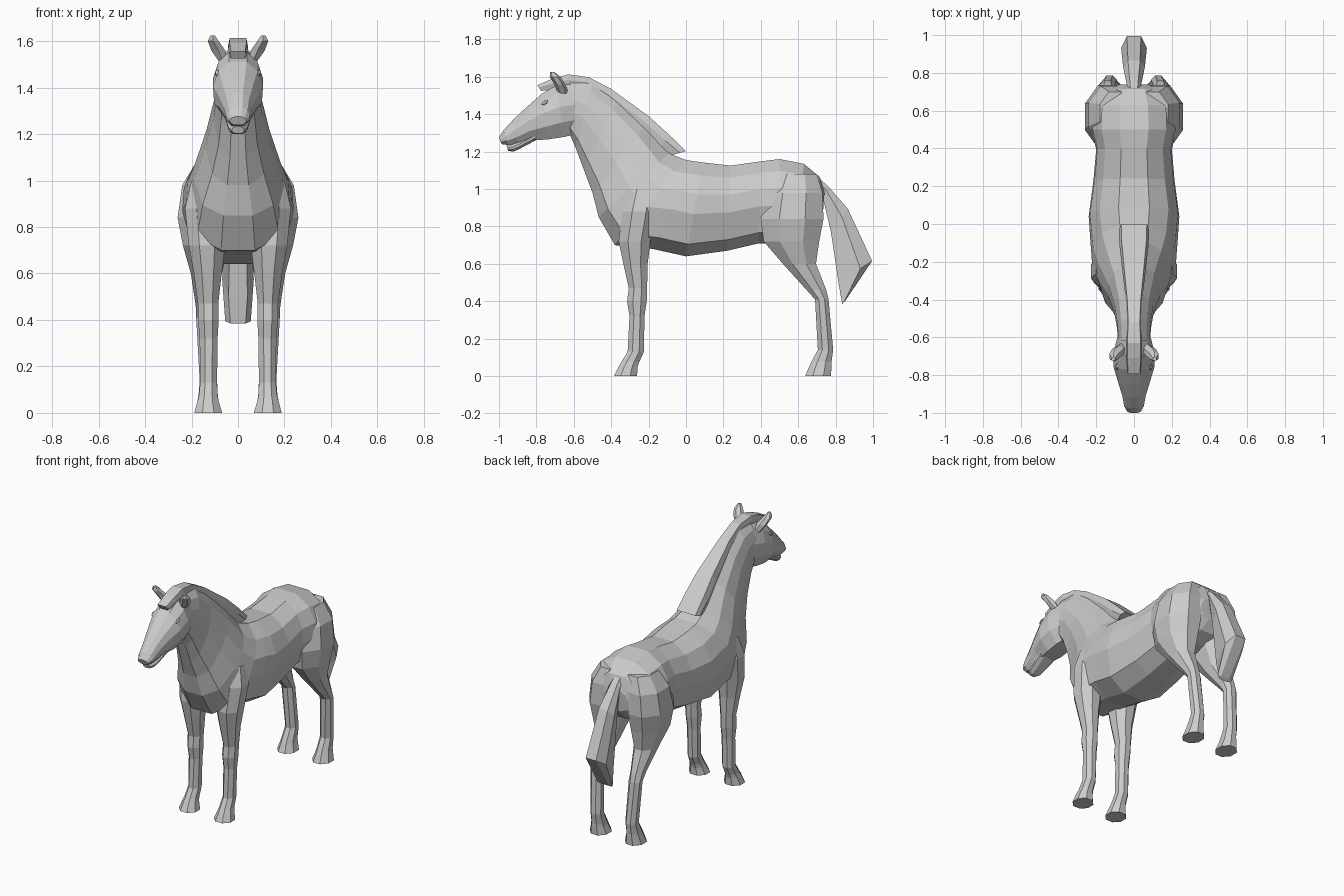
import bpy, bmesh, math
from mathutils import Vector


def skin(name, rings):
    """Bridge equal-sized closed rings of points into a capped flat-shaded mesh."""
    bm = bmesh.new()
    vs = [[bm.verts.new(p) for p in ring] for ring in rings]
    n = len(vs[0])
    for a, b in zip(vs, vs[1:]):
        for i in range(n):
            j = (i + 1) % n
            bm.faces.new((a[i], a[j], b[j], b[i]))
    bm.faces.new(vs[0])
    bm.faces.new(vs[-1])
    bmesh.ops.recalc_face_normals(bm, faces=bm.faces)
    me = bpy.data.meshes.new(name)
    bm.to_mesh(me)
    bm.free()
    ob = bpy.data.objects.new(name, me)
    bpy.context.collection.objects.link(ob)
    return ob


def spine_loft(name, profile, sections):
    """sections: (top_y, top_z, bottom_y, bottom_z, half_width); symmetric in x."""
    outline = profile + [(-u, t) for u, t in reversed(profile)]
    return skin(name, [[(u * w, ty + (by - ty) * t, tz + (bz - tz) * t) for u, t in outline]
                       for ty, tz, by, bz, w in sections])


def limb(name, sections, side, n=8):
    """sections: (z, x_min, x_max, y_min, y_max) of a horizontal n-sided ring."""
    k = 1 / math.cos(math.pi / n)
    angles = [2 * math.pi * (i + 0.5) / n for i in range(n)]
    return skin(name, [[(side * ((x0 + x1) / 2 + (x1 - x0) / 2 * k * math.cos(a)),
                         (y0 + y1) / 2 + (y1 - y0) / 2 * k * math.sin(a), z) for a in angles]
                       for z, x0, x1, y0, y1 in sections])


BODY = [(.34, 0), (.76, .14), (.97, .34), (1, .55), (.8, .87), (.33, 1)]
HEAD = [(.35, 0), (.78, .16), (1, .42), (.95, .72), (.5, 1)]
HAIR = [(.55, 0), (1, .35), (.6, 1)]

# Neck and trunk in one sweep from poll to rump
spine_loft("body", BODY, [
    (-.62, 1.58, -.62, 1.29, .085), (-.50, 1.57, -.59, 1.22, .09),
    (-.37, 1.48, -.545, 1.10, .105), (-.22, 1.34, -.50, .98, .14),
    (-.09, 1.19, -.467, .85, .19), (0, 1.155, -.38, .70, .222),
    (.05, 1.148, -.18, .68, .232), (.09, 1.142, 0, .64, .24),
    (.24, 1.125, .22, .67, .215), (.40, 1.148, .39, .71, .20),
    (.50, 1.16, .50, .71, .225), (.63, 1.135, .60, .74, .22),
    (.715, 1.065, .69, .78, .165), (.74, .98, .73, .84, .09)])

# Head
spine_loft("head", HEAD, [
    (-.58, 1.57, -.60, 1.29, .085), (-.69, 1.555, -.655, 1.278, .108),
    (-.77, 1.51, -.74, 1.265, .108), (-.85, 1.44, -.83, 1.26, .083),
    (-.92, 1.375, -.895, 1.24, .062), (-.975, 1.315, -.95, 1.235, .052),
    (-1.0, 1.275, -.985, 1.24, .036)])
spine_loft("lower_lip", HEAD, [
    (-.80, 1.31, -.80, 1.262, .06), (-.89, 1.26, -.885, 1.217, .046),
    (-.93, 1.245, -.92, 1.2, .04), (-.96, 1.232, -.95, 1.203, .027)])

# Mane along the crest, ending in a forelock
spine_loft("mane", [(.85, 0), (1, .4), (.8, 1)], [
    (-.795, 1.555, -.775, 1.525, .036), (-.71, 1.592, -.70, 1.53, .042),
    (-.63, 1.613, -.63, 1.54, .042), (-.52, 1.598, -.54, 1.53, .036),
    (-.40, 1.535, -.43, 1.46, .042), (-.20, 1.39, -.25, 1.31, .065),
    (-.09, 1.29, -.14, 1.21, .077), (0, 1.203, -.08, 1.18, .08)])

# Tail
spine_loft("tail", HAIR, [
    (.68, 1.085, .69, 1.0, .028), (.755, 1.02, .73, .96, .04),
    (.865, .895, .775, .77, .058), (.995, .615, .815, .50, .068),
    (.85, .40, .835, .385, .055)])

for side, label in ((1, "right"), (-1, "left")):
    # Front leg with knee and hoof
    limb(f"{label}_front_leg", [
        (0, .068, .188, -.385, -.262), (.05, .083, .175, -.36, -.258),
        (.075, .088, .168, -.345, -.25), (.13, .09, .163, -.312, -.225),
        (.32, .088, .165, -.302, -.222), (.40, .083, .172, -.315, -.21),
        (.47, .085, .173, -.306, -.208), (.60, .07, .19, -.335, -.205),
        (.72, .055, .212, -.36, -.19), (.88, .06, .228, -.34, -.16),
        (1.0, .07, .20, -.30, -.17)], side)
    # Hind leg with thigh, hock and hoof
    limb(f"{label}_hind_leg", [
        (0, .068, .188, .637, .775), (.05, .083, .175, .658, .778),
        (.075, .087, .17, .67, .778), (.14, .09, .165, .705, .787),
        (.41, .10, .18, .69, .762), (.46, .098, .182, .645, .75),
        (.60, .07, .203, .518, .695), (.72, .04, .237, .415, .712),
        (.84, .02, .26, .40, .735), (.98, .02, .24, .43, .73),
        (1.08, .02, .18, .48, .70)], side)
    # Ear, a slim leaf leaning forwards and outwards
    limb(f"{label}_ear", [
        (1.51, .045, .08, -.68, -.63), (1.56, .055, .115, -.70, -.65),
        (1.60, .083, .13, -.725, -.675), (1.625, .10, .118, -.725, -.705)], side, 6)
    # Eye set into the side of the head
    bpy.ops.mesh.primitive_ico_sphere_add(subdivisions=1, radius=.022,
                                          location=(side * .087, -.755, 1.462))
    eye = bpy.context.object
    eye.name = f"{label}_eye"
    eye.scale = (.6, 1, .6)
    eye.rotation_euler = (math.radians(35), 0, 0)
